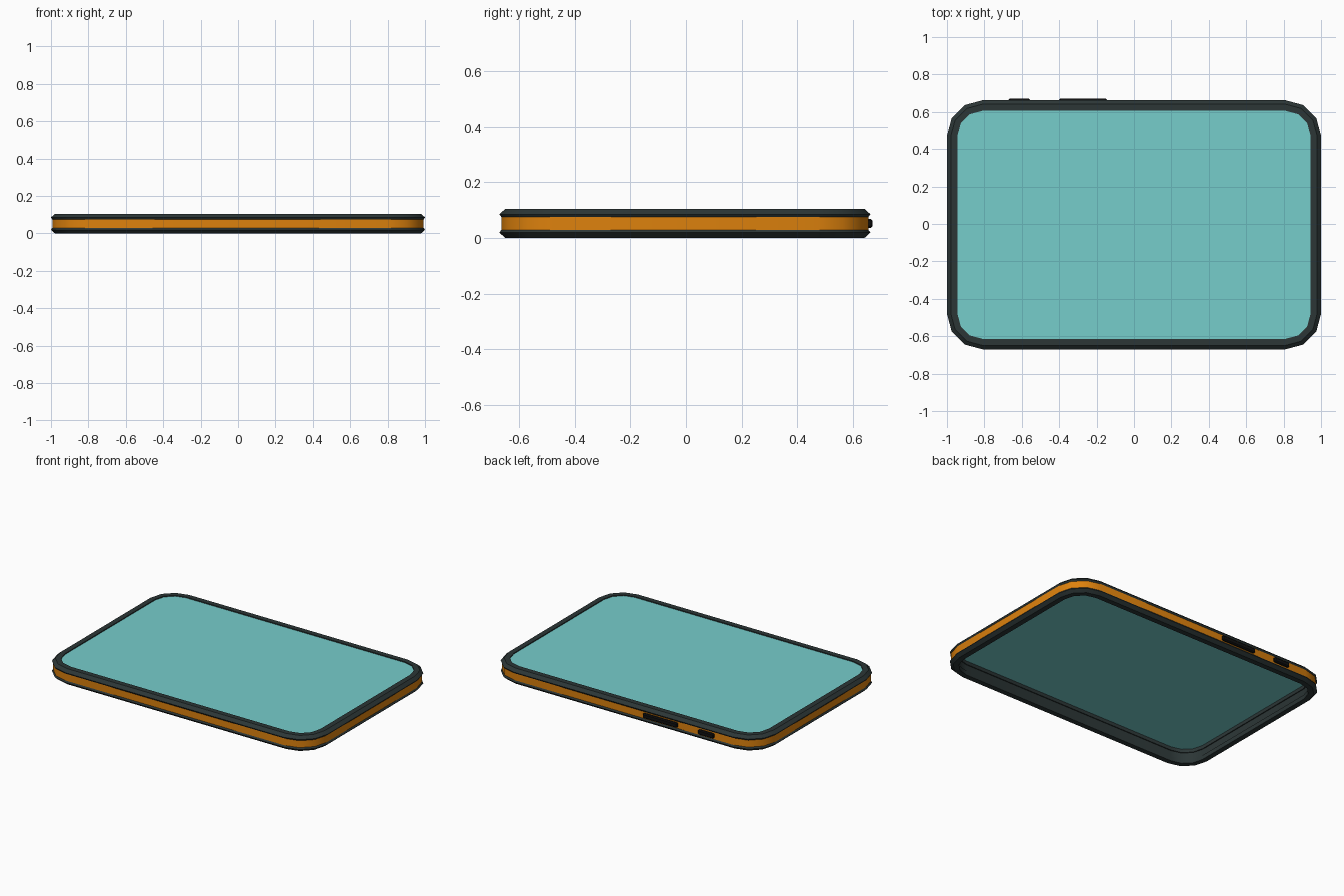
import bpy, bmesh
from math import cos, sin, pi

cube = bpy.data.objects.get("Cube")
if cube:
    bpy.data.objects.remove(cube)

HALF_X, HALF_Y, MID_Y, RADIUS, STEPS = 1.0, 0.666, -0.004, 0.19, 3


def material(name, rgb):
    m = bpy.data.materials.new(name)
    m.use_nodes = True
    m.diffuse_color = (*rgb, 1)
    m.node_tree.nodes["Principled BSDF"].inputs["Base Color"].default_value = (*rgb, 1)
    return m


charcoal = material("charcoal", (0.025, 0.037, 0.037))
orange = material("orange", (0.72, 0.22, 0.004))
aqua = material("aqua", (0.18, 0.61, 0.6))
black = material("black", (0.005, 0.005, 0.005))


def outline(inset):
    """Rounded rectangle, corners sharing the same arc centres."""
    r = RADIUS - inset
    points = []
    for k, (sx, sy) in enumerate([(1, 1), (-1, 1), (-1, -1), (1, -1)]):
        for i in range(STEPS + 1):
            a = (k + i / STEPS) * pi / 2
            points.append((sx * (HALF_X - RADIUS) + r * cos(a),
                           MID_Y + sy * (HALF_Y - RADIUS) + r * sin(a)))
    return points


def finish(name, bm, mat, smooth=True):
    bmesh.ops.recalc_face_normals(bm, faces=bm.faces)
    mesh = bpy.data.meshes.new(name)
    bm.to_mesh(mesh)
    bm.free()
    mesh.materials.append(mat)
    obj = bpy.data.objects.new(name, mesh)
    bpy.context.collection.objects.link(obj)
    if smooth:
        bpy.ops.object.select_all(action='DESELECT')
        obj.select_set(True)
        bpy.context.view_layer.objects.active = obj
        bpy.ops.object.shade_smooth_by_angle(angle=0.6)
    return obj


def ring(name, section, mat):
    """Sweep a closed (inset, z) section around the outline."""
    bm = bmesh.new()
    loops = [[bm.verts.new((x, y, z)) for x, y in outline(d)] for d, z in section]
    for a, b in zip(loops, loops[1:] + loops[:1]):
        for i in range(len(a)):
            j = (i + 1) % len(a)
            bm.faces.new((a[i], a[j], b[j], b[i]))
    return finish(name, bm, mat)


def box(name, x0, x1, y0, y1, z0, z1, bevel, mat):
    bm = bmesh.new()
    bmesh.ops.create_cube(bm, size=1)
    for v in bm.verts:
        v.co = (x1 if v.co.x > 0 else x0, y1 if v.co.y > 0 else y0, z1 if v.co.z > 0 else z0)
    bmesh.ops.bevel(bm, geom=bm.edges[:], offset=bevel, segments=1, affect='EDGES')
    return finish(name, bm, mat, False)


# Frame: mirrored lower and upper rims around a coloured band
TOP = 0.104
rim = [(0.056, 0), (0.021, 0), (0, 0.019), (0.007, 0.029), (0.056, 0.029)]
ring("lower_rim", rim, charcoal)
ring("upper_rim", [(d, TOP - z) for d, z in rim], charcoal)
ring("side_band", [(0.007, 0.027), (0.007, TOP - 0.027),
                   (0.045, TOP - 0.027), (0.045, 0.027)], orange)
ring("inner_liner", [(0.044, 0.028), (0.044, TOP - 0.028),
                     (0.05, TOP - 0.028), (0.05, 0.028)], charcoal)

# Screen sheet, open to the underside
bm = bmesh.new()
bm.faces.new([bm.verts.new((x, y, 0.098)) for x, y in outline(0.055)])
finish("screen", bm, aqua, False)

# Edge buttons on the back side
for name, x0, x1 in [("power_button", -0.67, -0.555), ("volume_button", -0.4, -0.145)]:
    box(name, x0, x1, 0.63, 0.67, 0.036, 0.068, 0.006, black)
